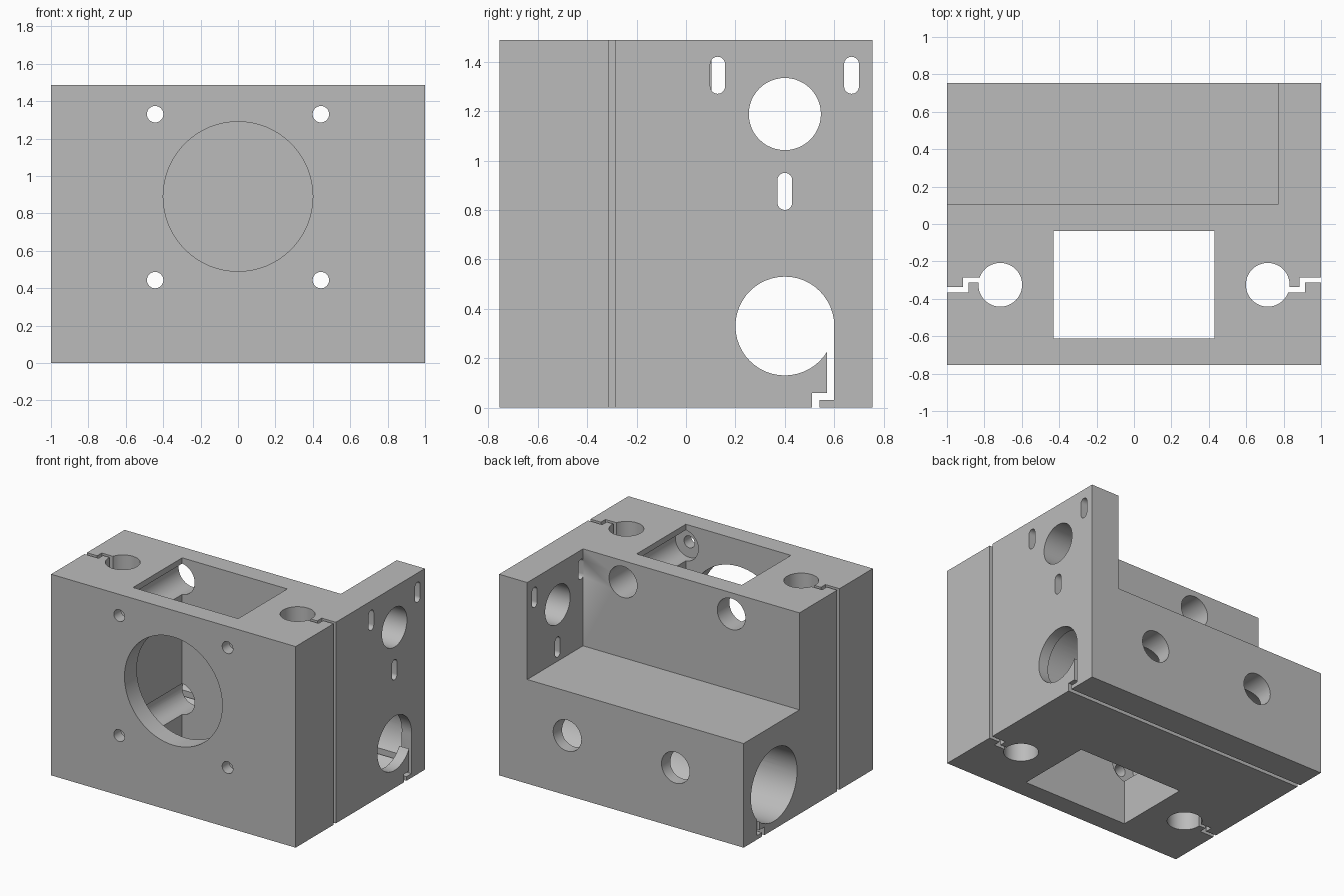
import bpy, bmesh, math

old = bpy.data.objects.get("Cube")
if old:
    bpy.data.objects.remove(old, do_unlink=True)

metal = bpy.data.materials.new("machined grey")
metal.use_nodes = True
GREY = (0.5, 0.5, 0.5, 1)
metal.diffuse_color = GREY
metal.node_tree.nodes["Principled BSDF"].inputs["Base Color"].default_value = GREY


def arc(u, v, r, start=0, turn=360, steps=48):
    """Points along an arc; a full circle by default."""
    angles = [math.radians(start + turn * i / steps) for i in range(steps + (turn < 360))]
    return [(u + r * math.cos(a), v + r * math.sin(a)) for a in angles]


def rect(u0, u1, v0, v1):
    return [(u0, v0), (u1, v0), (u1, v1), (u0, v1)]


def capsule(u, v0, v1, r):
    return arc(u, v1 - r, r, 0, 180, 16) + arc(u, v0 + r, r, 180, 180, 16)


PLACE = {
    "x": lambda u, v, w: (w, u, v),
    "y": lambda u, v, w: (u, w, v),
    "z": lambda u, v, w: (u, v, w),
}


def prism(name, outline, axis, lo, hi):
    """Extrude a closed outline along an axis."""
    bm = bmesh.new()
    rings = [[bm.verts.new(PLACE[axis](u, v, w)) for u, v in outline] for w in (lo, hi)]
    bm.faces.new(rings[0])
    bm.faces.new(rings[1])
    n = len(outline)
    for i in range(n):
        j = (i + 1) % n
        bm.faces.new((rings[0][i], rings[0][j], rings[1][j], rings[1][i]))
    bmesh.ops.recalc_face_normals(bm, faces=bm.faces)
    mesh = bpy.data.meshes.new(name)
    bm.to_mesh(mesh)
    bm.free()
    obj = bpy.data.objects.new(name, mesh)
    bpy.context.collection.objects.link(obj)
    return obj


W, D, H = 1.0, 0.755, 1.487
block = prism("clamp_block", rect(-W, W, -D, D), "z", 0, H)
block.data.materials.append(metal)
bpy.context.view_layer.objects.active = block
block.select_set(True)


def cut(outline, axis, lo, hi):
    tool = prism("cutter", outline, axis, lo, hi)
    tool.hide_render = True
    tool.data.materials.append(metal)
    mod = block.modifiers.new("cut", "BOOLEAN")
    mod.operation = "DIFFERENCE"
    mod.solver = "EXACT"
    mod.object = tool
    bpy.context.view_layer.objects.active = block
    bpy.ops.object.modifier_apply(modifier=mod.name)
    mesh = tool.data
    bpy.data.objects.remove(tool, do_unlink=True)
    bpy.data.meshes.remove(mesh)


# Rear step that leaves the shelf and the side plate
cut(rect(-1.2, 0.77, 0.103, 1), "z", 0.77, 2)

# Central window and round front opening
cut(rect(-0.43, 0.43, -0.612, -0.038), "z", -0.2, 2)
cut(arc(0, 0.89, 0.4, steps=64), "y", -1, -0.5)

# Screw holes with deep counterbores from the back
for x in (-0.443, 0.443):
    for z in (0.443, 1.33):
        cut(arc(x, z, 0.044, steps=32), "y", -1, -0.5)
        cut(arc(x, z, 0.115), "y", -0.672, 1)

# Vertical rod holes with stepped clamping slits, turned half round per side
MID = -0.325
slit = [(-1.2, -0.04), (-0.885, -0.04), (-0.885, 0.013), (-0.75, 0.013),
        (-0.75, 0.04), (-0.915, 0.04), (-0.915, -0.013), (-1.2, -0.013)]
for s in (1, -1):
    cut(arc(-0.715 * s, MID, 0.117), "z", -0.2, 2)
    cut([(s * x, MID + s * y) for x, y in slit], "z", -0.2, 2)

# Long side bore, narrower at the plate end, with a stepped slit underneath
cut(arc(0.4, 0.33, 0.27), "x", -1.2, 0.92)
cut(arc(0.4, 0.33, 0.2), "x", 0.8, 1.2)
cut([(0.51, -0.1), (0.54, -0.1), (0.54, 0.03), (0.599, 0.03), (0.599, 0.33),
     (0.57, 0.33), (0.57, 0.06), (0.51, 0.06)], "x", -1.2, 1.2)

# Side plate hole and adjusting slots
cut(arc(0.4, 1.188, 0.146), "x", 0.7, 1.2)
for y, z0, z1 in ((0.128, 1.27, 1.42), (0.67, 1.27, 1.42), (0.4, 0.8, 0.95)):
    cut(capsule(y, z0, z1, 0.03), "x", 0.765, 1.2)

# Smooth bores with crisp machined edges
bpy.ops.object.shade_smooth_by_angle(angle=math.radians(30))
